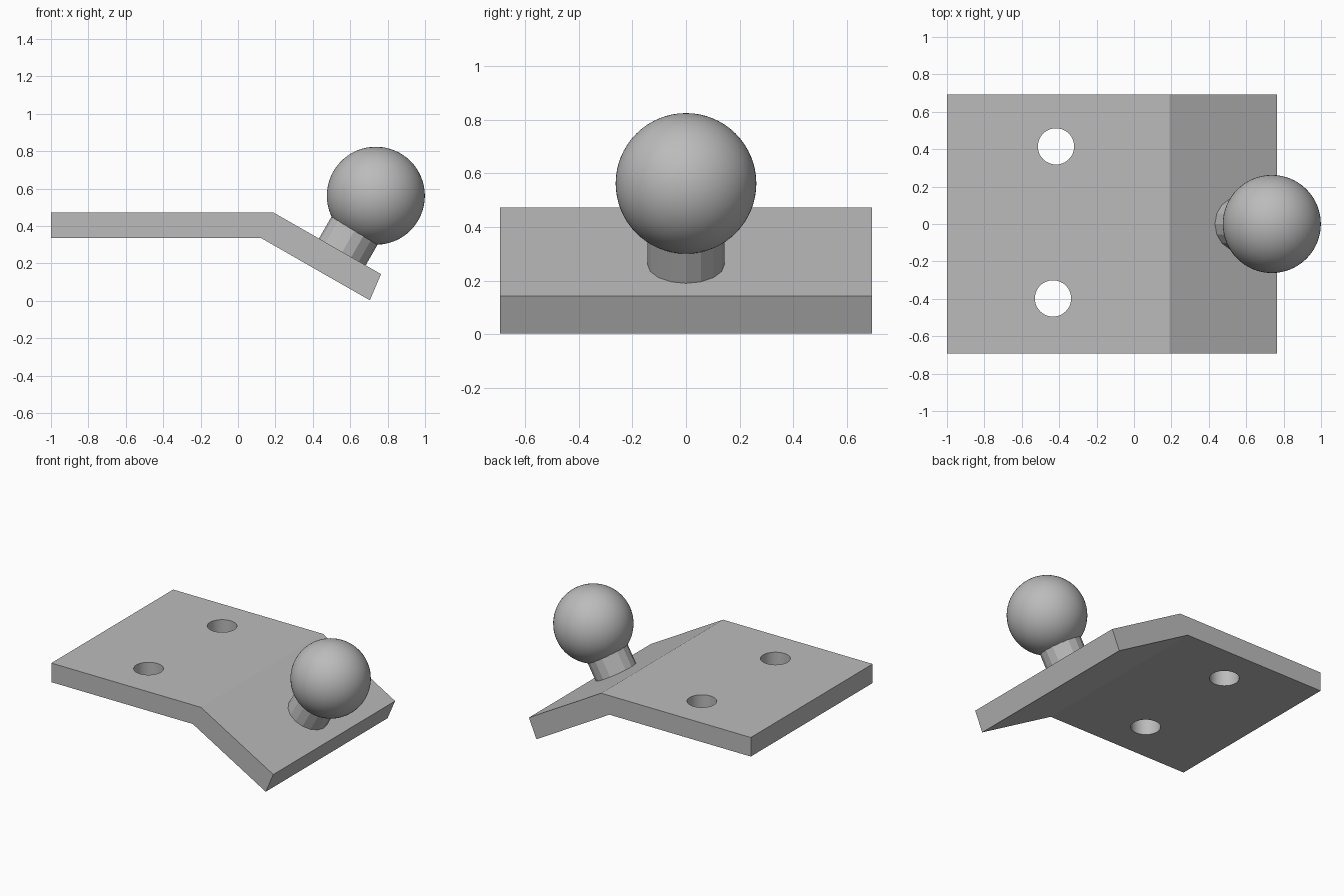
import bpy, bmesh
from mathutils import Vector

cube = bpy.data.objects.get("Cube")
if cube:
    bpy.data.objects.remove(cube, do_unlink=True)

# One plain metal colour
metal = bpy.data.materials.new("grey_metal")
metal.use_nodes = True
colour = (0.5, 0.5, 0.5, 1)
metal.diffuse_color = colour
metal.node_tree.nodes["Principled BSDF"].inputs["Base Color"].default_value = colour


def cylinder(name, centre, radius, depth, sides, axis=(0, 0, 1)):
    bpy.ops.mesh.primitive_cylinder_add(vertices=sides, radius=radius, depth=depth, location=centre)
    ob = bpy.context.object
    ob.name = name
    ob.rotation_euler = Vector(axis).to_track_quat('Z', 'Y').to_euler()
    ob.data.materials.append(metal)
    return ob


# Bent mounting plate, extruded across y
half_width = 0.692
profile = [(-1, 0.335), (0.125, 0.335), (0.705, 0.003), (0.765, 0.143), (0.19, 0.472), (-1, 0.472)]
bm = bmesh.new()
side = bm.faces.new([bm.verts.new((x, -half_width, z)) for x, z in profile])
new = bmesh.ops.extrude_face_region(bm, geom=[side])["geom"]
bmesh.ops.translate(bm, vec=(0, 2 * half_width, 0), verts=[v for v in new if isinstance(v, bmesh.types.BMVert)])
bmesh.ops.recalc_face_normals(bm, faces=bm.faces)
mesh = bpy.data.meshes.new("plate")
bm.to_mesh(mesh)
bm.free()
mesh.materials.append(metal)
plate = bpy.data.objects.new("plate", mesh)
bpy.context.collection.objects.link(plate)

# Two bolt holes through the flat part
for i, (x, y) in enumerate([(-0.417, 0.415), (-0.433, -0.398)]):
    cutter = cylinder(f"hole_cutter_{i + 1}", (x, y, 0.4), 0.097, 0.5, 48)
    cut = plate.modifiers.new("bolt_hole", 'BOOLEAN')
    cut.operation = 'DIFFERENCE'
    cut.solver = 'EXACT'
    cut.object = cutter
    bpy.context.view_layer.objects.active = plate
    bpy.ops.object.modifier_apply(modifier=cut.name)
    bpy.data.objects.remove(cutter, do_unlink=True)
bpy.ops.object.select_all(action='DESELECT')
plate.select_set(True)
bpy.context.view_layer.objects.active = plate
bpy.ops.object.shade_smooth_by_angle(angle=0.35)

# Faceted neck standing square on the sloping part
normal = Vector((0.497, 0, 0.868))
foot = Vector((0.558, 0, 0.262))
cylinder("neck", foot + normal * 0.1, 0.144, 0.24, 16, normal)

# Ball on the neck
bpy.ops.mesh.primitive_uv_sphere_add(segments=64, ring_count=32, radius=0.262, location=(0.737, 0, 0.562))
ball = bpy.context.object
ball.name = "ball"
ball.data.materials.append(metal)
bpy.ops.object.shade_smooth()
